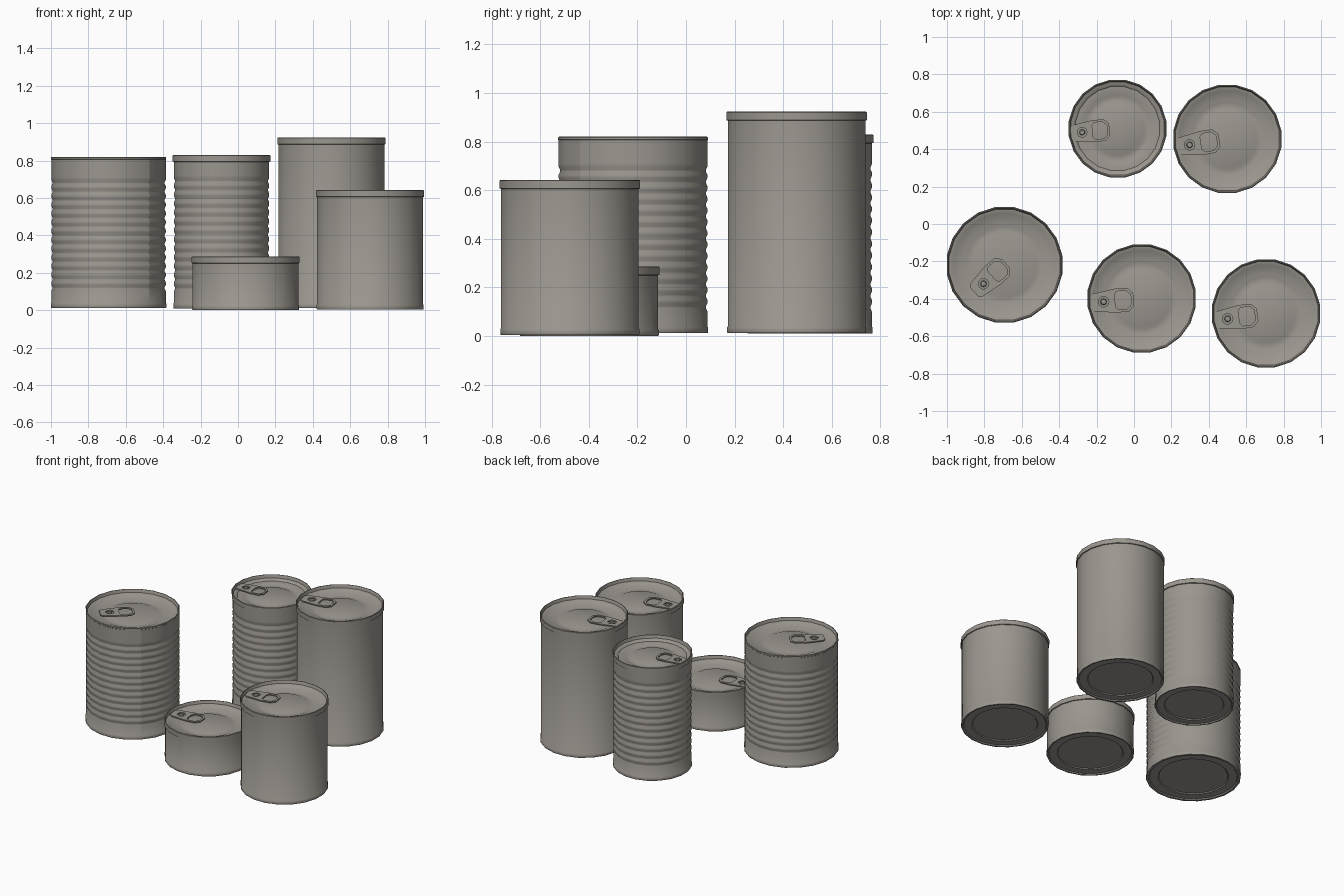
import bpy, bmesh
from math import pi, cos, sin, radians

if "Cube" in bpy.data.objects:
    bpy.data.objects.remove(bpy.data.objects["Cube"])

SIDES = 20
tin = bpy.data.materials.new("tin")
tin.diffuse_color = (.33, .305, .275, 1)
tin.use_nodes = True
tin.node_tree.nodes["Principled BSDF"].inputs["Base Color"].default_value = tin.diffuse_color


def finish(name, bm, loc, sharp=38):
    mesh = bpy.data.meshes.new(name)
    bm.to_mesh(mesh)
    bm.free()
    ob = bpy.data.objects.new(name, mesh)
    ob.location = loc
    bpy.context.collection.objects.link(ob)
    mesh.materials.append(tin)
    select(ob)
    bpy.ops.object.shade_smooth_by_angle(angle=radians(sharp))
    return ob


def select(ob):
    bpy.ops.object.select_all(action='DESELECT')
    ob.select_set(True)
    bpy.context.view_layer.objects.active = ob


def lathe(name, profile, loc, seams=(), wall=(0, 0)):
    """Revolve (radius, z) points (radius across flats); seams are open wall edges."""
    bm = bmesh.new()
    rings = []
    for r, z in profile:
        if r == 0:
            rings.append([bm.verts.new((0, 0, z))])
            continue
        r /= cos(pi / SIDES)
        rings.append([bm.verts.new((r * cos(2 * pi * (i + .5) / SIDES),
                                    r * sin(2 * pi * (i + .5) / SIDES), z))
                      for i in range(SIDES)])
    for a, b in zip(rings, rings[1:]):
        for i in range(SIDES):
            j = (i + 1) % SIDES
            if len(a) == 1:
                bm.faces.new((a[0], b[j], b[i]))
            elif len(b) == 1:
                bm.faces.new((a[i], a[j], b[0]))
            else:
                bm.faces.new((a[i], a[j], b[j], b[i]))
    bmesh.ops.recalc_face_normals(bm, faces=bm.faces[:])
    # side seam: split the wall along chosen corners
    cuts = [bm.edges.get((rings[k][s], rings[k + 1][s]))
            for s in seams for k in range(*wall)]
    if cuts:
        bmesh.ops.split_edges(bm, edges=cuts)
    return finish(name, bm, loc)


def pull_tab(name, loc, angle, size):
    """Flat tab with a finger hole and a rivet hole, plus its rivet."""
    outer = [(-.12, -.035), (-.105, -.05), (.02, -.068), (.09, -.066), (.12, -.035),
             (.12, .035), (.09, .066), (.02, .068), (-.105, .05), (-.12, .035)]
    finger = [(.015, -.035), (.03, -.052), (.08, -.052), (.105, -.028),
              (.105, .028), (.08, .052), (.03, .052), (.015, .035)]
    rivet_hole = [(-.05 + .03 * cos(k * pi / 5), .03 * sin(k * pi / 5)) for k in range(10)]
    cu = bpy.data.curves.new(name, 'CURVE')
    cu.dimensions = '2D'
    cu.fill_mode = 'BOTH'
    cu.extrude = .004
    cu.materials.append(tin)
    for pts in (outer, finger, rivet_hole):
        sp = cu.splines.new('POLY')
        sp.points.add(len(pts) - 1)
        for p, (x, y) in zip(sp.points, pts):
            p.co = (x * size, y * size, 0, 1)
        sp.use_cyclic_u = True
    ob = bpy.data.objects.new(name, cu)
    ob.location = loc
    ob.rotation_euler.z = angle
    bpy.context.collection.objects.link(ob)
    select(ob)
    bpy.ops.object.convert(target='MESH')
    # rivet
    bm = bmesh.new()
    bmesh.ops.create_cone(bm, cap_ends=True, segments=10, radius1=.018 * size,
                          radius2=.014 * size, depth=.014)
    off = -.05 * size
    finish(name + "_rivet", bm, (loc[0] + off * cos(angle), loc[1] + off * sin(angle), loc[2] - .002))


def can(name, x, y, r, z0, z1, tab_r, tab_a, tab_size=.95, ribs=0, wide_rim=True, seams=()):
    b = r - (.006 if wide_rim else .002)           # body radius
    # recessed bottom with a ring step, and lower seam
    prof = [(0, z0 + .013), (r * .73, z0 + .013), (r * .75, z0 + .007), (r * .93, z0 + .007),
            (r * .95, z0), (b + .001, z0), (b + .003, z0 + .004), (b + .003, z0 + .024),
            (b, z0 + .028)]
    start = len(prof) - 1
    # ribbed wall
    if ribs:
        low, step = z0 + .09, (z1 - z0 - .2) / ribs
        for k in range(ribs):
            z = low + k * step
            prof += [(b, z), (b - .006, z + step * .28), (b - .006, z + step * .45),
                     (b, z + step * .73)]
        prof.append((b, low + ribs * step))
    # upper rim and stepped lid
    lip = .035 if wide_rim else .012
    prof.append((b, z1 - lip - .002))
    end = len(prof) - 1
    prof += [(r, z1 - lip), (r, z1 - .003), (r - .003, z1), (r - .006, z1),
             (r - .012, z1 - .022), (r * .89, z1 - .026), (r * .86, z1 - .033),
             (r * .72, z1 - .034), (r * .67, z1 - .040), (r * .56, z1 - .040),
             (r * .52, z1 - .035), (0, z1 - (.035 if wide_rim else .055))]
    lathe(name + "_body", prof, (x, y, 0), seams, (start, end))
    a = radians(tab_a)
    pull_tab(name + "_pull_tab", (x - tab_r * cos(a), y - tab_r * sin(a), z1 - .021), a, tab_size)


can("large_ribbed_can", -.692, -.218, .308, .012, .82, .104, 42, ribs=13, wide_rim=False, seams=(17,))
can("slim_ribbed_can", -.088, .51, .261, .01, .83, .147, 6, .87, ribs=13, seams=(14,))
can("tall_can", .499, .455, .289, .012, .923, .157, 9)
can("short_can", .041, -.398, .289, 0, .287, .157, 5)
can("medium_can", .706, -.478, .289, .004, .642, .16, 8, seams=(14,))
